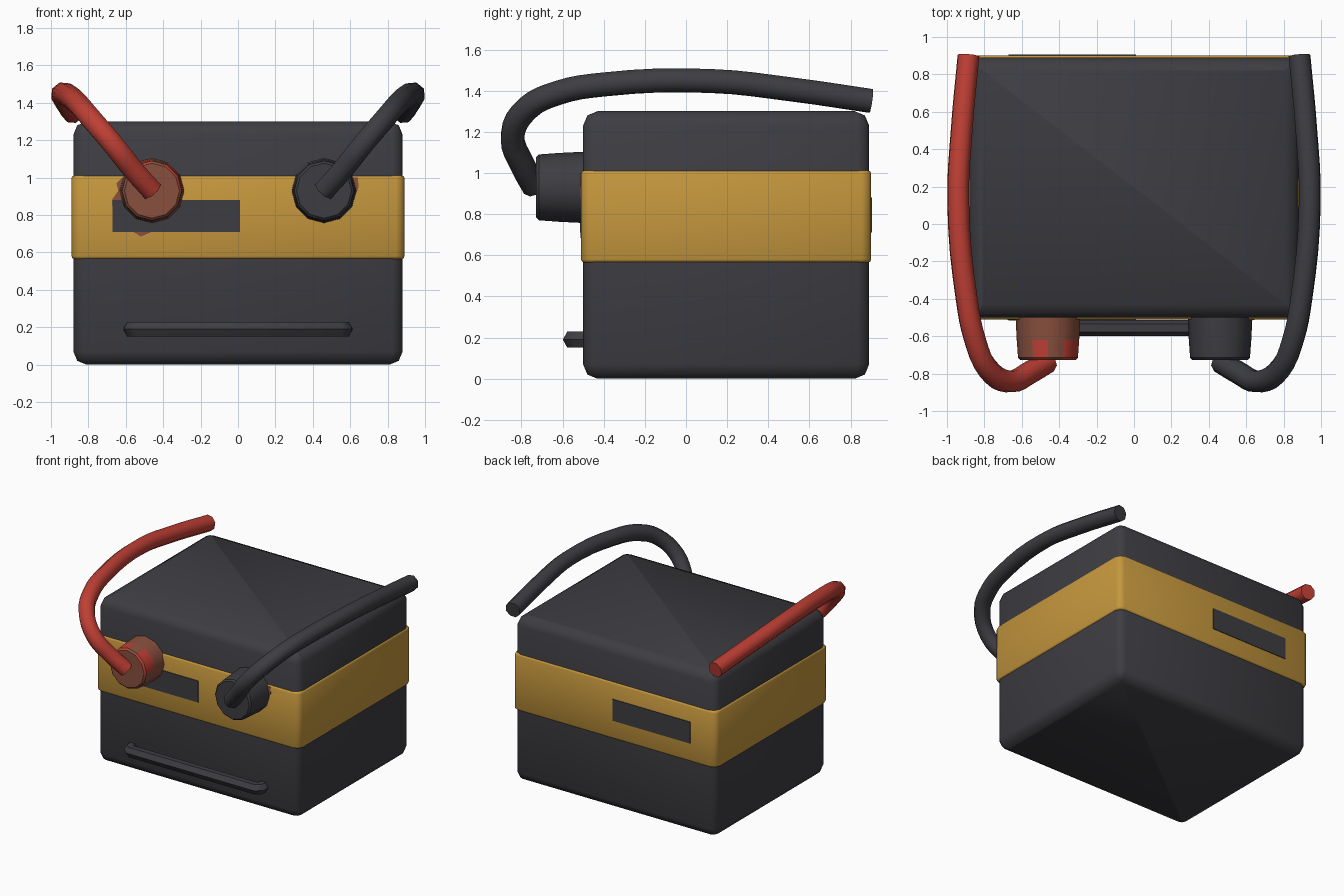
import bpy, bmesh, math
from mathutils import Vector

if "Cube" in bpy.data.objects:
    bpy.data.objects.remove(bpy.data.objects["Cube"])


def mat(name, rgb):
    m = bpy.data.materials.new(name)
    m.diffuse_color = (*rgb, 1)
    m.use_nodes = True
    m.node_tree.nodes["Principled BSDF"].inputs["Base Color"].default_value = m.diffuse_color
    return m


DARK = mat("charcoal", (0.048, 0.047, 0.055))
YELLOW = mat("mustard_yellow", (0.56, 0.31, 0.047))
RED = mat("red", (0.52, 0.05, 0.035))
RUST = mat("rusty_brown", (0.25, 0.08, 0.048))


def finish(o, mats, angle=50):
    for m in mats:
        o.data.materials.append(m)
    bpy.ops.object.select_all(action='DESELECT')
    o.select_set(True)
    bpy.context.view_layer.objects.active = o
    bpy.ops.object.shade_smooth_by_angle(angle=math.radians(angle))
    return o


def from_bmesh(name, bm, mats, angle=50):
    bmesh.ops.recalc_face_normals(bm, faces=bm.faces)
    me = bpy.data.meshes.new(name)
    bm.to_mesh(me)
    bm.free()
    o = bpy.data.objects.new(name, me)
    bpy.context.collection.objects.link(o)
    return finish(o, mats, angle)


def box(name, lo, hi, m, upright=0, rim=0, segments=2):
    """Box with rounded vertical edges, and top and bottom rims."""
    bm = bmesh.new()
    bmesh.ops.create_cube(bm, size=1)
    for v in bm.verts:
        v.co = Vector([a + (b - a) * (c + 0.5) for a, b, c in zip(lo, hi, v.co)])
    if upright:
        es = [e for e in bm.edges if abs(e.verts[0].co.z - e.verts[1].co.z) > 0.01]
        bmesh.ops.bevel(bm, geom=es, offset=upright, segments=segments, profile=0.5, affect='EDGES')
    if rim:
        es = [e for e in bm.edges if abs(e.verts[0].co.z - e.verts[1].co.z) < 1e-5]
        bmesh.ops.bevel(bm, geom=es, offset=rim, segments=segments, profile=0.5, affect='EDGES')
    return from_bmesh(name, bm, [m])


def tube(name, pts, radius, m, smooth=True, res=2):
    cu = bpy.data.curves.new(name, 'CURVE')
    cu.dimensions = '3D'
    cu.bevel_depth = radius
    cu.bevel_resolution = res
    cu.use_fill_caps = True
    cu.resolution_u = 4
    if smooth:
        s = cu.splines.new('BEZIER')
        s.bezier_points.add(len(pts) - 1)
        for p, c in zip(s.bezier_points, pts):
            p.co = c
            p.handle_left_type = p.handle_right_type = 'AUTO'
    else:
        s = cu.splines.new('POLY')
        s.points.add(len(pts) - 1)
        for p, c in zip(s.points, pts):
            p.co = (*c, 1)
    o = bpy.data.objects.new(name, cu)
    bpy.context.collection.objects.link(o)
    bpy.ops.object.select_all(action='DESELECT')
    o.select_set(True)
    bpy.context.view_layer.objects.active = o
    bpy.ops.object.convert(target='MESH')
    o = bpy.context.view_layer.objects.active
    o.name = name
    return finish(o, [m])


def terminal(name, cx, mats, patched):
    """Tapered 12-sided post, facing -y."""
    bm = bmesh.new()
    rings = []
    for y, r in [(-0.48, 0.174), (-0.62, 0.167), (-0.715, 0.16), (-0.728, 0.147)]:
        rings.append([bm.verts.new((cx + r * math.cos(math.tau * i / 12), y,
                                    0.93 + r * math.sin(math.tau * i / 12))) for i in range(12)])
    for k in range(3):
        for i in range(12):
            j = (i + 1) % 12
            f = bm.faces.new((rings[k][i], rings[k][j], rings[k + 1][j], rings[k + 1][i]))
            # worn post keeps its red paint on the upper right rim
            if patched and k > 0 and i in (0, 1, 3):
                f.material_index = 1
    bm.faces.new(rings[0])
    bm.faces.new(rings[-1])
    return from_bmesh(name, bm, mats, 35)


def stain(name, pts):
    """Thin rust plate on the front of the band."""
    bm = bmesh.new()
    f = bm.faces.new([bm.verts.new((x, -0.509, z)) for x, z in pts])
    ext = bmesh.ops.extrude_face_region(bm, geom=[f])
    for v in ext['geom']:
        if isinstance(v, bmesh.types.BMVert):
            v.co.y -= 0.003
    return from_bmesh(name, bm, [RUST])


# Case and band
box("battery_case", (-0.88, -0.5, 0), (0.88, 0.89, 1.3), DARK, 0.055, 0.07)
box("yellow_band", (-0.89, -0.51, 0.565), (0.89, 0.9, 1.012), YELLOW, 0.045, 0.015)

# Front and back label plates
box("front_label", (-0.67, -0.515, 0.71), (0.01, -0.507, 0.88), DARK)
box("back_label", (-0.67, 0.897, 0.71), (0.01, 0.905, 0.88), DARK)

# Rust stains around the posts
stain("left_stain", [(-0.62, 1.0), (-0.65, 0.97), (-0.64, 0.93), (-0.675, 0.88), (-0.67, 0.82),
                     (-0.6, 0.72), (-0.56, 0.71), (-0.52, 0.685), (-0.46, 0.71), (-0.4, 0.8), (-0.4, 0.95)])
stain("right_stain", [(0.5, 0.9), (0.62, 0.88), (0.645, 0.95), (0.64, 1.0), (0.56, 1.0)])

# Terminals
terminal("red_terminal", -0.46, [RUST, RED], True)
terminal("black_terminal", 0.46, [DARK], False)

# Cables, mirrored left and right
path = [(0.46, -0.735, 0.93), (0.55, -0.79, 1.03), (0.67, -0.843, 1.18), (0.785, -0.77, 1.315),
        (0.85, -0.62, 1.39), (0.895, -0.4, 1.43), (0.94, 0.12, 1.447), (0.92, 0.52, 1.405),
        (0.885, 0.9, 1.35)]
for side, name, m in [(1, "black_cable", DARK), (-1, "red_cable", RED)]:
    tube(name, [(side * x, y, z) for x, y, z in path], 0.061, m)

# Front carry handle
half = [(0.57, -0.48, 0.19), (0.57, -0.535, 0.19), (0.545, -0.556, 0.19)]
tube("front_handle", [(-x, y, z) for x, y, z in half] + half[::-1], 0.045, DARK, smooth=False, res=1)
